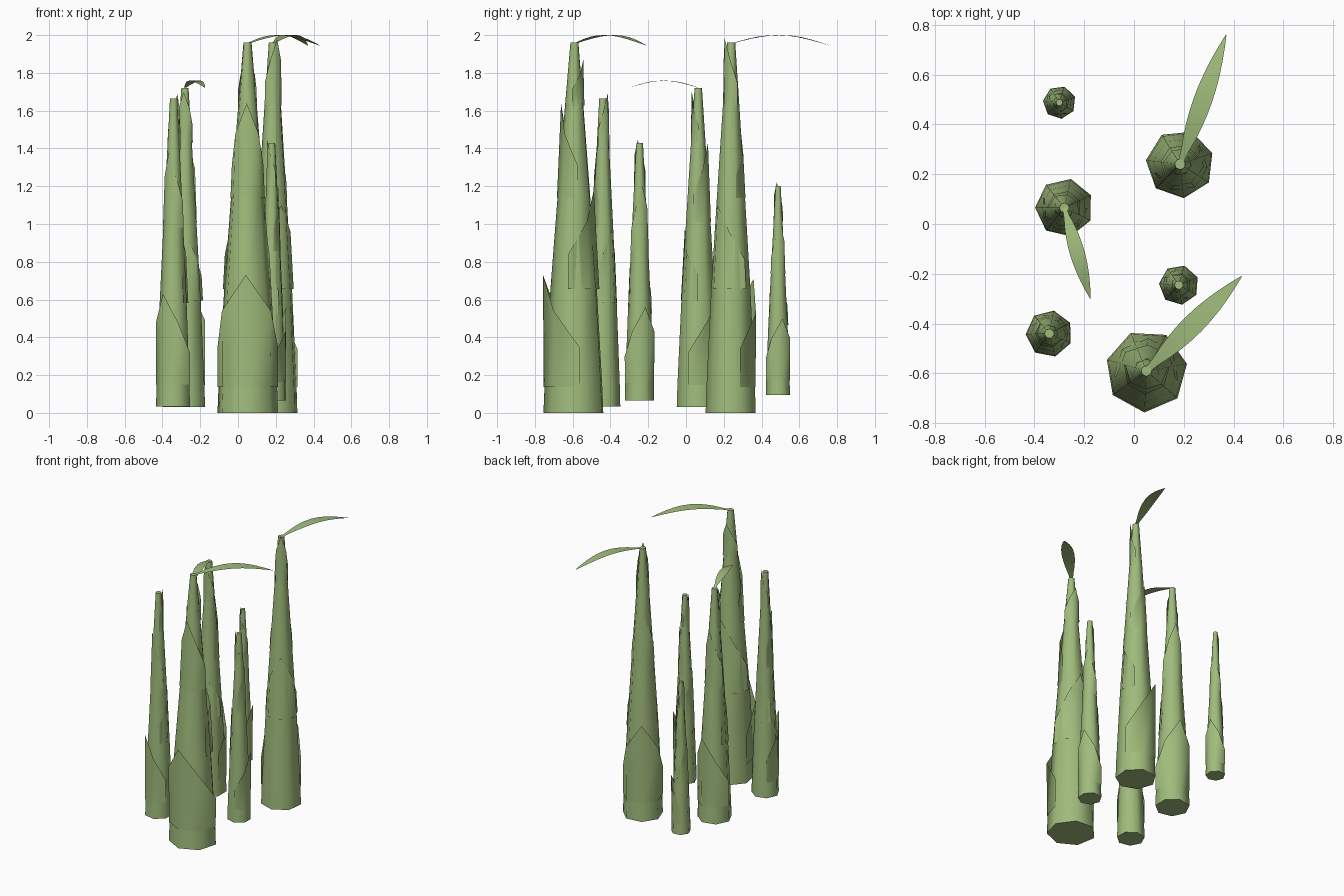
import bpy, math
from mathutils import Vector

if "Cube" in bpy.data.objects:
    bpy.data.objects.remove(bpy.data.objects["Cube"])

green = bpy.data.materials.new("bamboo green")
green.diffuse_color = (0.35, 0.50, 0.20, 1)
green.use_nodes = True
green.node_tree.nodes["Principled BSDF"].inputs["Base Color"].default_value = green.diffuse_color
SIDES = 7
STEP = 2 * math.pi / SIDES
PROFILE = [(0, 1), (.07, .96), (.335, .74), (.58, .48), (.83, .2), (1, 0)]
BASES = (.07, .335, .58, .83)      # where each sheath starts along the stem
FLARE = (1.05, .8, .79, .92)       # sheath peak radius / stem radius at its base
RIM = (.35, .68, 1, .68, .35)      # sheath rim heights around the stem


def make(name, verts, faces, smooth=True):
    me = bpy.data.meshes.new(name)
    me.from_pydata(verts, [], faces)
    me.materials.append(green)
    ob = bpy.data.objects.new(name, me)
    bpy.context.collection.objects.link(ob)
    if smooth:
        bpy.ops.object.select_all(action='DESELECT')
        ob.select_set(True)
        bpy.context.view_layer.objects.active = ob
        bpy.ops.object.shade_smooth_by_angle(angle=math.radians(60))
    return ob


def taper(t):
    for (a, fa), (b, fb) in zip(PROFILE, PROFILE[1:]):
        if t <= b:
            return fa + (fb - fa) * (t - a) / (b - a)
    return 0


def shoot(i, x, y, z0, z1, rb, rt, angle, peaks):
    a0 = math.radians(angle)
    radius = lambda t: rt + (rb - rt) * taper(t)
    pt = lambda a, r, z: (x + r * math.cos(a), y + r * math.sin(a), z)
    # stem
    verts = [pt(a0 + k * STEP, radius(t), z0 + t * (z1 - z0))
             for t, _ in PROFILE for k in range(SIDES)]
    n = len(PROFILE)
    faces = [(j * SIDES + k, j * SIDES + (k + 1) % SIDES,
              (j + 1) * SIDES + (k + 1) % SIDES, (j + 1) * SIDES + k)
             for j in range(n - 1) for k in range(SIDES)]
    faces += [tuple(range(SIDES))[::-1], tuple(range((n - 1) * SIDES, n * SIDES))]
    make(f"stem_{i}", verts, faces)
    # pointed sheaths on alternating sides
    for s, (b, flare, peak) in enumerate(zip(BASES, FLARE, peaks)):
        zb = z0 + b * (z1 - z0)
        r0, r1 = radius(b) * 1.03, radius(b) * flare
        low, high = [], []
        for k, h in enumerate(RIM):
            a = a0 + s * math.pi + (k - 2) * STEP
            low.append(pt(a, r0, zb))
            high.append(pt(a, r0 + (r1 - r0) * h, zb + (peak - zb) * h))
        make(f"sheath_{i}_{s + 1}", low + high,
             [(k, k + 1, k + 6, k + 5) for k in range(4)])


def leaf(i, start, end, rise, width):
    # arched blade, pointed at both ends
    p, q = Vector(start), Vector(end)
    d = q - p
    side = Vector((-d.y, d.x, 0)).normalized() * width / 2
    verts, n = [], 10
    for k in range(n + 1):
        t = k / n
        c = p + d * t + Vector((0, 0, rise * math.sin(math.pi * t)))
        w = max(.04, math.sin(math.pi * t ** .95) ** .85 if 0 < t < 1 else 0)
        if k == 0:
            w = .25
        verts += [c - side * w, c + side * w]
    make(f"leaf_{i}", verts,
         [(2 * k, 2 * k + 2, 2 * k + 3, 2 * k + 1) for k in range(n)])


# x, y, base z, top z, base radius, top radius, facing, sheath peaks
SHOOTS = [
    (.05, -.59, 0, 1.96, .165, .022, -93, (.73, 1.18, 1.64, 1.87)),
    (.185, .24, 0, 1.96, .137, .022, 122, (.71, 1.10, 1.48, 1.98)),
    (-.28, .065, .03, 1.72, .117, .02, 77, (.65, .97, 1.43, 1.70)),
    (-.34, -.44, .035, 1.665, .094, .02, -127, (.63, .97, 1.38, 1.69)),
    (.18, -.245, .065, 1.43, .08, .018, 22, (.56, .88, 1.20, 1.445)),
    (-.30, .488, .095, 1.20, .066, .014, 20, (.50, .76, 1.00, 1.22)),
]
for i, s in enumerate(SHOOTS, 1):
    shoot(i, *s)

leaf(1, (.05, -.59, 1.955), (.432, -.21, 1.945), .05, .085)
leaf(2, (.185, .24, 1.955), (.37, .76, 1.945), .05, .075)
leaf(3, (-.28, .065, 1.722), (-.175, -.30, 1.722), .037, .06)
